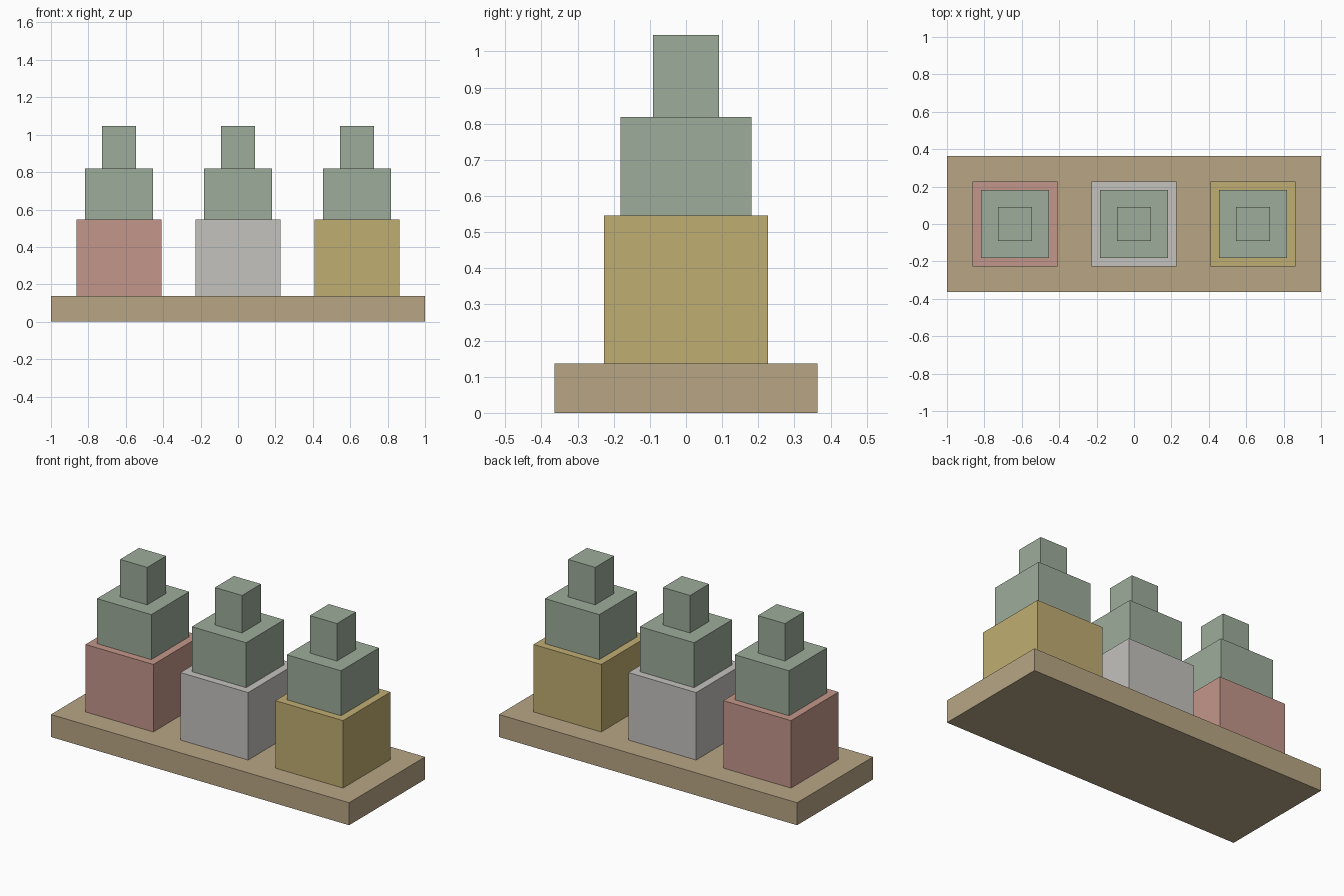
import bpy

cube = bpy.data.objects.get("Cube")
if cube:
    bpy.data.objects.remove(cube, do_unlink=True)

U = 1 / 22  # block unit: the tray is 44 units long


def material(name, rgb):
    """Flat material from an sRGB colour given in 0-255."""
    linear = [((c / 255 + 0.055) / 1.055) ** 2.4 for c in rgb] + [1.0]
    mat = bpy.data.materials.new(name)
    mat.use_nodes = True
    mat.diffuse_color = linear
    bsdf = mat.node_tree.nodes["Principled BSDF"]
    bsdf.inputs["Base Color"].default_value = linear
    return mat


def box(name, x, width, depth, bottom, top, mat):
    """Box centred on y = 0, sizes in block units."""
    bpy.ops.mesh.primitive_cube_add(size=1, location=(x * U, 0, (bottom + top) / 2 * U))
    obj = bpy.context.object
    obj.name = obj.data.name = name
    obj.scale = (width * U, depth * U, (top - bottom) * U)
    bpy.ops.object.transform_apply(location=False, rotation=False, scale=True)
    obj.data.materials.append(mat)
    return obj


wood = material("tan wood", (184, 166, 133))
leaf = material("sage green", (157, 172, 154))
pots = {
    "right": (-14, material("dusty pink", (196, 150, 138))),
    "middle": (0, material("light grey", (196, 194, 190))),
    "left": (14, material("mustard yellow", (192, 174, 114))),
}

# Tray
box("tray", 0, 44, 16, 0, 3, wood)

# Three potted plants: pot, wide foliage, narrow tip
for side, (x, pot_colour) in pots.items():
    box(side + "_pot", x, 10, 10, 3, 12, pot_colour)
    box(side + "_foliage", x, 8, 8, 12, 18, leaf)
    box(side + "_foliage_tip", x, 4, 4, 18, 23, leaf)
